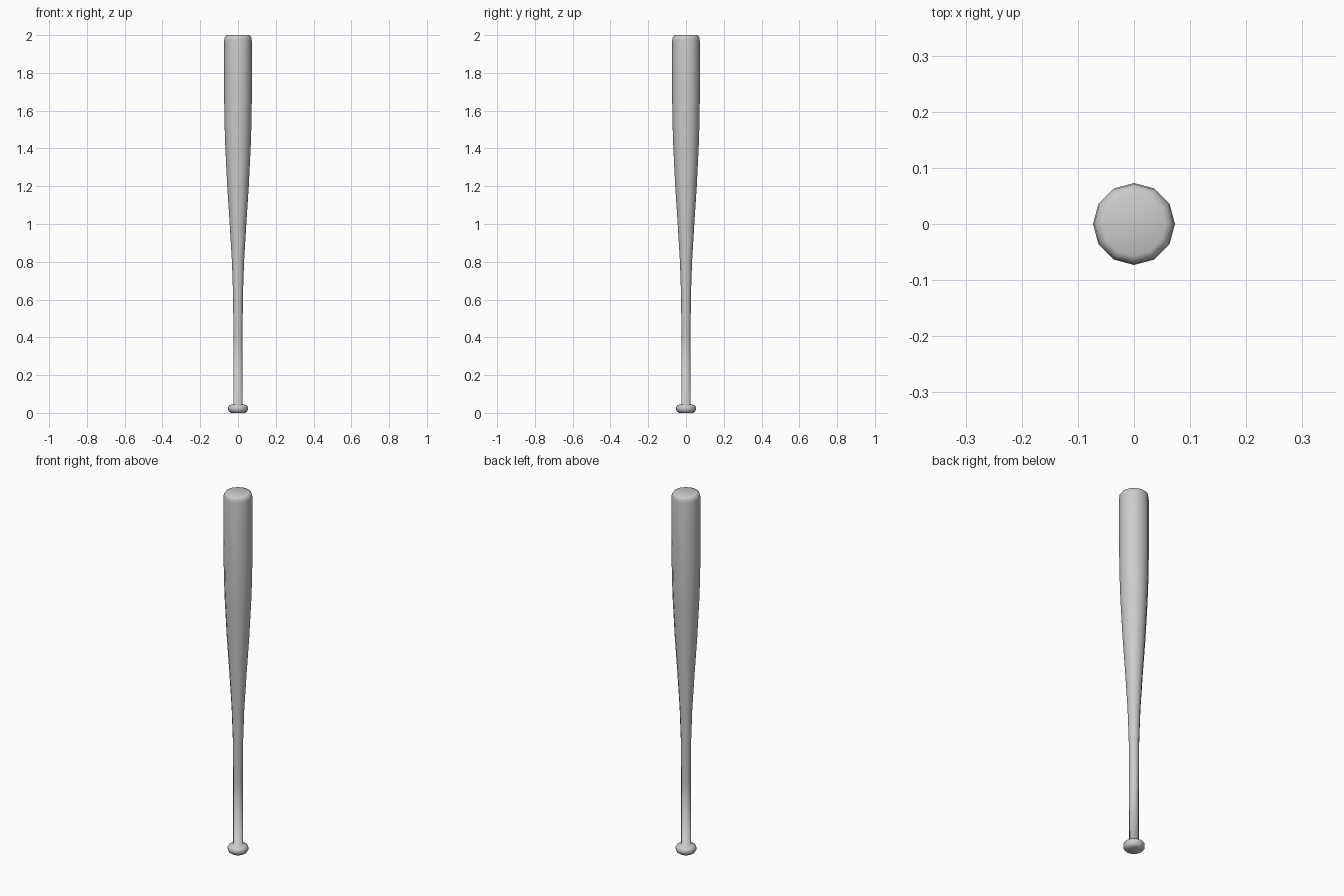
import bpy, bmesh
from math import cos, sin, pi

if "Cube" in bpy.data.objects:
    bpy.data.objects.remove(bpy.data.objects["Cube"])

SIDES = 12


def lathe(name, profile):
    """Revolve (radius, z) points, listed bottom to top, into a closed solid."""
    bm = bmesh.new()
    rings = [[bm.verts.new((r * cos(2 * pi * i / SIDES), r * sin(2 * pi * i / SIDES), z))
              for i in range(SIDES)] for r, z in profile]
    for low, high in zip(rings, rings[1:]):
        for i in range(SIDES):
            j = (i + 1) % SIDES
            bm.faces.new((low[i], low[j], high[j], high[i]))
    bm.faces.new(rings[0][::-1])
    bm.faces.new(rings[-1])
    for f in bm.faces:
        f.smooth = True
    mesh = bpy.data.meshes.new(name)
    bm.to_mesh(mesh)
    bm.free()
    obj = bpy.data.objects.new(name, mesh)
    bpy.context.collection.objects.link(obj)
    return obj


# One turned piece: rounded knob, thin grip, long taper, barrel and rounded end
lathe("bat", [
    (0.038, 0.0), (0.047, 0.006), (0.053, 0.018), (0.053, 0.029),
    (0.047, 0.039), (0.036, 0.044), (0.024, 0.046),
    (0.024, 0.40), (0.026, 0.62), (0.032, 0.80), (0.044, 1.00),
    (0.057, 1.20), (0.067, 1.40), (0.071, 1.52), (0.073, 1.65),
    (0.073, 1.97), (0.071, 1.987), (0.065, 1.996), (0.056, 2.0),
])
